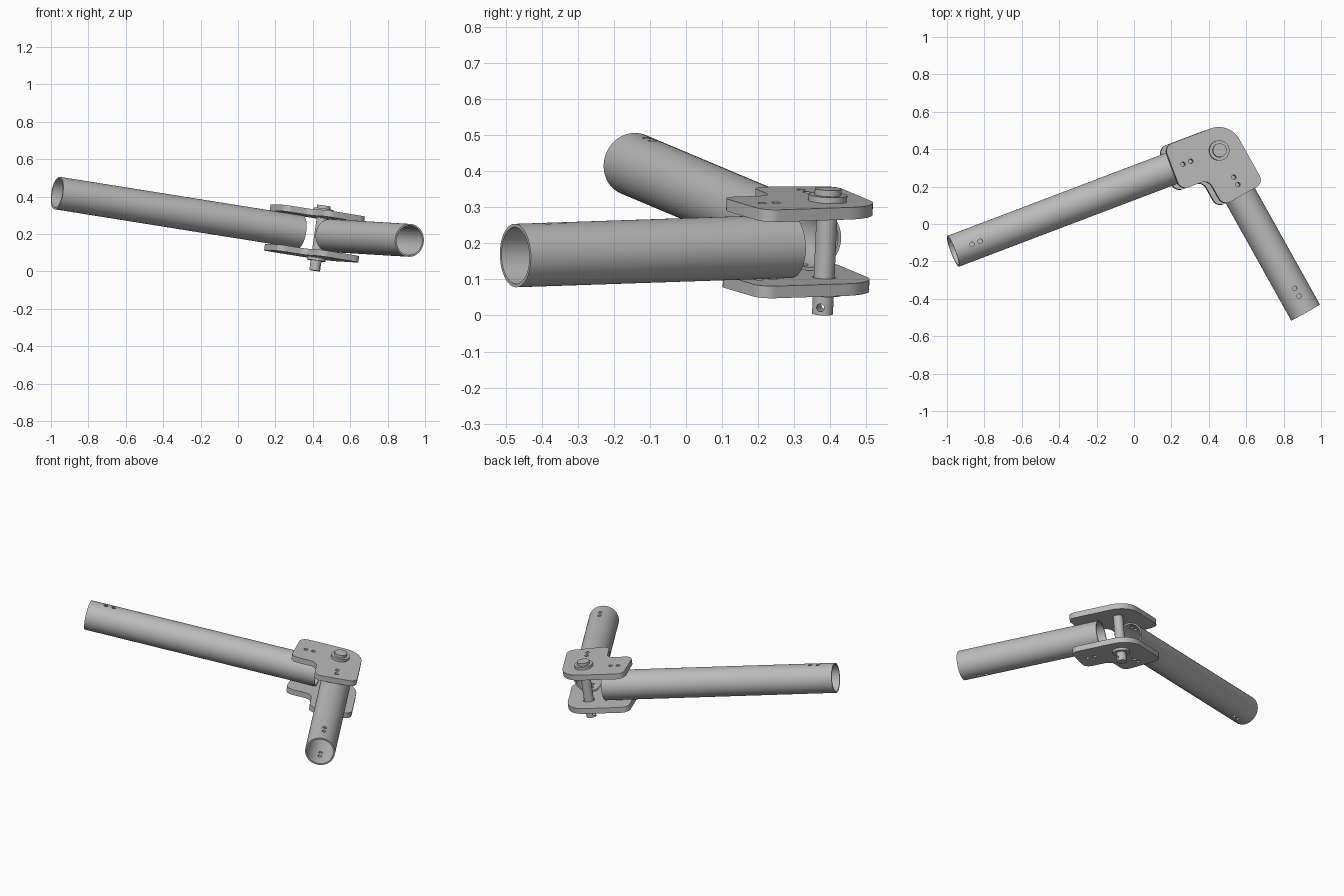
import bpy, bmesh, math
from mathutils import Vector, Matrix

cube = bpy.data.objects.get("Cube")
if cube:
    bpy.data.objects.remove(cube, do_unlink=True)

metal = bpy.data.materials.new("grey_metal")
metal.use_nodes = True
grey = (0.5, 0.5, 0.5, 1)
metal.diffuse_color = grey
metal.node_tree.nodes["Principled BSDF"].inputs["Base Color"].default_value = grey

# Joint frame: x along the long arm, z along the pivot bolt
pivot = Vector((0.437, 0.387, 0.195))
long_far = Vector((-0.967, -0.146, 0.419))
short_far = Vector((0.917, -0.473, 0.166))
ax = (pivot - long_far).normalized()
arm = (short_far - pivot).normalized()
az = arm.cross(ax).normalized()
ay = az.cross(ax)
frame = Matrix((ax, ay, az)).transposed().to_4x4()
frame.translation = pivot
along_long = Vector((-1, 0))
along_short = Vector((arm.dot(ax), arm.dot(ay)))

TUBE_R, TUBE_IN = 0.088, 0.079
GAP, THICK = 0.09, 0.034
HALF_W, REACH = 0.126, 0.269
TUBE_START = 0.112
Z = Vector((0, 0, 1))


def add_object(name, bm, matrix):
    bmesh.ops.remove_doubles(bm, verts=bm.verts, dist=1e-5)
    bmesh.ops.recalc_face_normals(bm, faces=bm.faces)
    mesh = bpy.data.meshes.new(name)
    bm.to_mesh(mesh)
    bm.free()
    mesh.materials.append(metal)
    obj = bpy.data.objects.new(name, mesh)
    obj.matrix_world = matrix
    bpy.context.collection.objects.link(obj)
    return obj


def lathe(name, profile, matrix, closed=False, steps=64):
    """Turn a (radius, height) profile around z."""
    bm = bmesh.new()
    verts = [bm.verts.new((r, 0, h)) for r, h in profile]
    edges = [bm.edges.new(p) for p in zip(verts, verts[1:])]
    if closed:
        edges.append(bm.edges.new((verts[-1], verts[0])))
    bmesh.ops.spin(bm, geom=verts + edges, axis=Z, cent=(0, 0, 0),
                   angle=math.tau, steps=steps)
    return add_object(name, bm, matrix)


def rounded(corners, steps=12):
    """Outline with each (point, radius) corner replaced by an arc."""
    out = []
    for i, (p, r) in enumerate(corners):
        a = (corners[i - 1][0] - p).normalized()
        b = (corners[(i + 1) % len(corners)][0] - p).normalized()
        half = math.acos(a.dot(b)) / 2
        centre = p + (a + b).normalized() * r / math.sin(half)
        start = p + a * r / math.tan(half) - centre
        end = p + b * r / math.tan(half) - centre
        sweep = math.atan2(start.x * end.y - start.y * end.x, start.dot(end))
        out += [centre + Matrix.Rotation(sweep * k / steps, 2) @ start
                for k in range(steps + 1)]
    return out


def plate(name, bottom):
    side_long = Vector((0, 1)) * HALF_W
    side_short = Vector((-along_short.y, along_short.x)) * HALF_W
    bisector = (along_long + along_short).normalized()
    inner = bisector * HALF_W / math.sin(along_long.angle(along_short) / 2)
    corners = [
        (along_long * REACH + side_long, 0.045),
        (-inner, HALF_W),
        (along_short * REACH + side_short, 0.045),
        (along_short * REACH - side_short, 0.045),
        (inner, 0.045),
        (along_long * REACH - side_long, 0.045),
    ]
    bm = bmesh.new()
    face = bm.faces.new([bm.verts.new((p.x, p.y, bottom)) for p in rounded(corners)])
    top = bmesh.ops.extrude_face_region(bm, geom=[face])["geom"]
    bmesh.ops.translate(bm, vec=Z * THICK,
                        verts=[v for v in top if isinstance(v, bmesh.types.BMVert)])
    return add_object(name, bm, frame)


def tube(name, direction, length):
    d = Vector((direction.x, direction.y, 0))
    profile = [(TUBE_IN, TUBE_START), (TUBE_R, TUBE_START),
               (TUBE_R, length), (TUBE_IN, length)]
    turn = d.to_track_quat('Z', 'Y').to_matrix().to_4x4()
    return lathe(name, profile, frame @ turn, closed=True)


def drill(bm, x, y, radius, z=0, depth=0.4, turn=Matrix()):
    bmesh.ops.create_cone(bm, cap_ends=True, segments=24, radius1=radius, radius2=radius,
                          depth=depth, matrix=Matrix.Translation((x, y, z)) @ turn)


def cut(targets, cutter):
    cutter.hide_render = True
    for obj in targets:
        mod = obj.modifiers.new("holes", 'BOOLEAN')
        mod.operation, mod.solver, mod.object = 'DIFFERENCE', 'EXACT', cutter
        bpy.context.view_layer.update()
        graph = bpy.context.evaluated_depsgraph_get()
        obj_mesh = bpy.data.meshes.new_from_object(obj.evaluated_get(graph))
        obj.modifiers.clear()
        obj.data = obj_mesh
    bpy.data.objects.remove(cutter, do_unlink=True)


# Tubes and the two clamping plates
long_len = (pivot - long_far).length
short_len = (short_far - pivot).length
long_tube = tube("long_tube", along_long, long_len)
short_tube = tube("short_tube", along_short, short_len)
upper_plate = plate("upper_plate", GAP)
lower_plate = plate("lower_plate", -GAP - THICK)

# Pivot bolt: pin with flanged head, and a washer under the lower plate
face = GAP + THICK
bolt = lathe("pivot_bolt", [(0, -0.193), (0.029, -0.193), (0.029, face), (0.054, face),
                            (0.054, face + 0.017), (0.037, face + 0.017),
                            (0.037, face + 0.034), (0, face + 0.034)], frame, steps=48)
washer = lathe("lower_washer", [(0.029, -face), (0.05, -face), (0.05, -face - 0.015),
                                (0.029, -face - 0.015)], frame, closed=True, steps=48)

# Fastener holes at both ends of each tube, plus the pivot hole
bm = bmesh.new()
drill(bm, 0, 0, 0.033)
for direction, length in ((along_long, long_len), (along_short, short_len)):
    for dist in (0.163, 0.208, length - 0.143, length - 0.096):
        p = direction * dist
        drill(bm, p.x, p.y, 0.012)
cut([long_tube, short_tube, upper_plate, lower_plate], add_object("hole_cutter", bm, frame))

# Cross hole for a locking pin
bm = bmesh.new()
across = Matrix.Rotation(math.radians(-35), 4, 'Z') @ Matrix.Rotation(math.pi / 2, 4, 'Y')
drill(bm, 0, 0, 0.011, z=-0.172, depth=0.2, turn=across)
cut([bolt], add_object("pin_cutter", bm, frame))

# Smooth round walls, crisp rims
bpy.ops.object.select_all(action='DESELECT')
for obj in (long_tube, short_tube, upper_plate, lower_plate, bolt, washer):
    obj.select_set(True)
    bpy.context.view_layer.objects.active = obj
bpy.ops.object.shade_smooth_by_angle(angle=math.radians(30))
